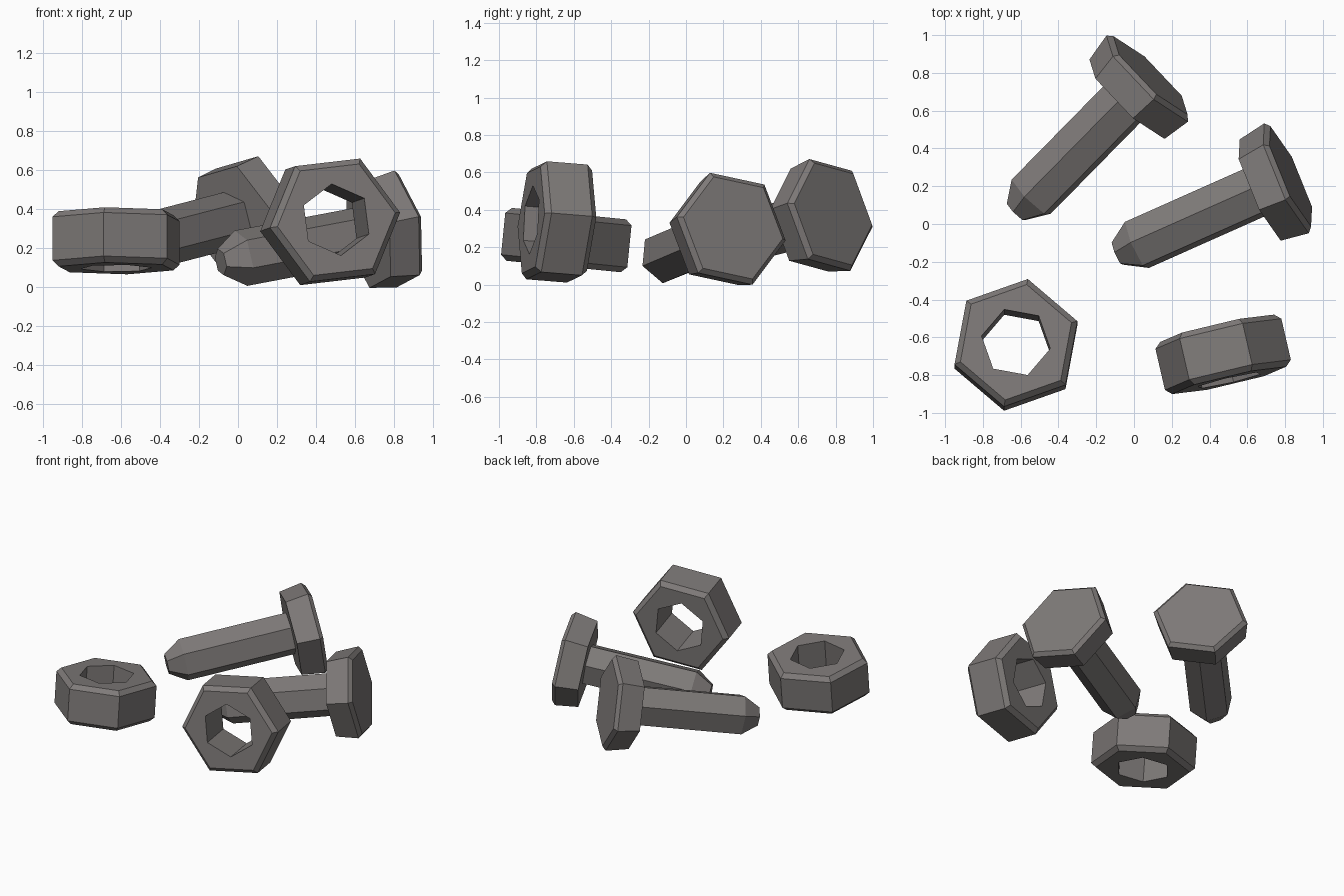
import bpy, bmesh
from math import cos, sin, pi, radians
from mathutils import Matrix, Vector

if "Cube" in bpy.data.objects:
    bpy.data.objects.remove(bpy.data.objects["Cube"])

steel = bpy.data.materials.new("dark steel")
steel.diffuse_color = (0.21, 0.195, 0.19, 1.0)
steel.use_nodes = True
steel.node_tree.nodes["Principled BSDF"].inputs["Base Color"].default_value = steel.diffuse_color


def hex_loft(name, rings, centre, heading, elevation, closed=False):
    """Loft hexagon rings (height, radius, spin in degrees) along local z,
    then aim that axis along heading / elevation through centre."""
    bm = bmesh.new()
    loops = []
    for z, r, spin in rings:
        loops.append([bm.verts.new((r * cos(radians(spin) + i * pi / 3),
                                    r * sin(radians(spin) + i * pi / 3), z))
                      for i in range(6)])
    pairs = list(zip(loops, loops[1:]))
    if closed:
        pairs.append((loops[-1], loops[0]))
    else:
        bm.faces.new(loops[0][::-1])
        bm.faces.new(loops[-1])
    for a, b in pairs:
        for i in range(6):
            j = (i + 1) % 6
            bm.faces.new((a[i], a[j], b[j], b[i]))
    bmesh.ops.recalc_face_normals(bm, faces=bm.faces)

    h, e = radians(heading), radians(elevation)
    n = Vector((cos(h) * cos(e), sin(h) * cos(e), sin(e)))
    u = Vector((-sin(h), cos(h), 0))
    w = n.cross(u)
    bm.transform(Matrix.Translation(centre) @ Matrix((u, w, n)).transposed().to_4x4())

    mesh = bpy.data.meshes.new(name)
    bm.to_mesh(mesh)
    bm.free()
    mesh.materials.append(steel)
    obj = bpy.data.objects.new(name, mesh)
    bpy.context.collection.objects.link(obj)
    return obj


def bolt(name, head_centre, heading, elevation, length=1.03, head=-11.5, shank=20):
    # pointed tip, hexagonal shank, hexagonal head with a chamfered top
    rings = [(-length, 0.07, shank),
             (-length + 0.115, 0.146, shank),
             (-0.18, 0.146, shank),
             (-0.18, 0.295, head),
             (-0.025, 0.32, head),
             (0, 0.292, head)]
    hex_loft(name, rings, head_centre, heading, elevation)


def nut(name, centre, heading, elevation, spin):
    # chamfered hexagonal ring; the hole is turned by 30 degrees
    hole = spin + 30
    rings = [(-0.142, 0.185, hole),
             (-0.142, 0.312, spin),
             (-0.112, 0.345, spin),
             (0.112, 0.345, spin),
             (0.142, 0.312, spin),
             (0.142, 0.185, hole)]
    hex_loft(name, rings, centre, heading, elevation, closed=True)


# Two bolts resting at a slant
bolt("back_bolt", (0.087, 0.787, 0.377), 45.5, 10.3)
bolt("right_bolt", (0.83, 0.252, 0.303), 24, 9.8, length=1.02)

# One nut lying almost flat, one standing on edge
nut("flat_nut", (-0.625, -0.64, 0.238), 90, 84.3, 19.5)
nut("standing_nut", (0.472, -0.69, 0.335), -77, 4.5, 6.5)
